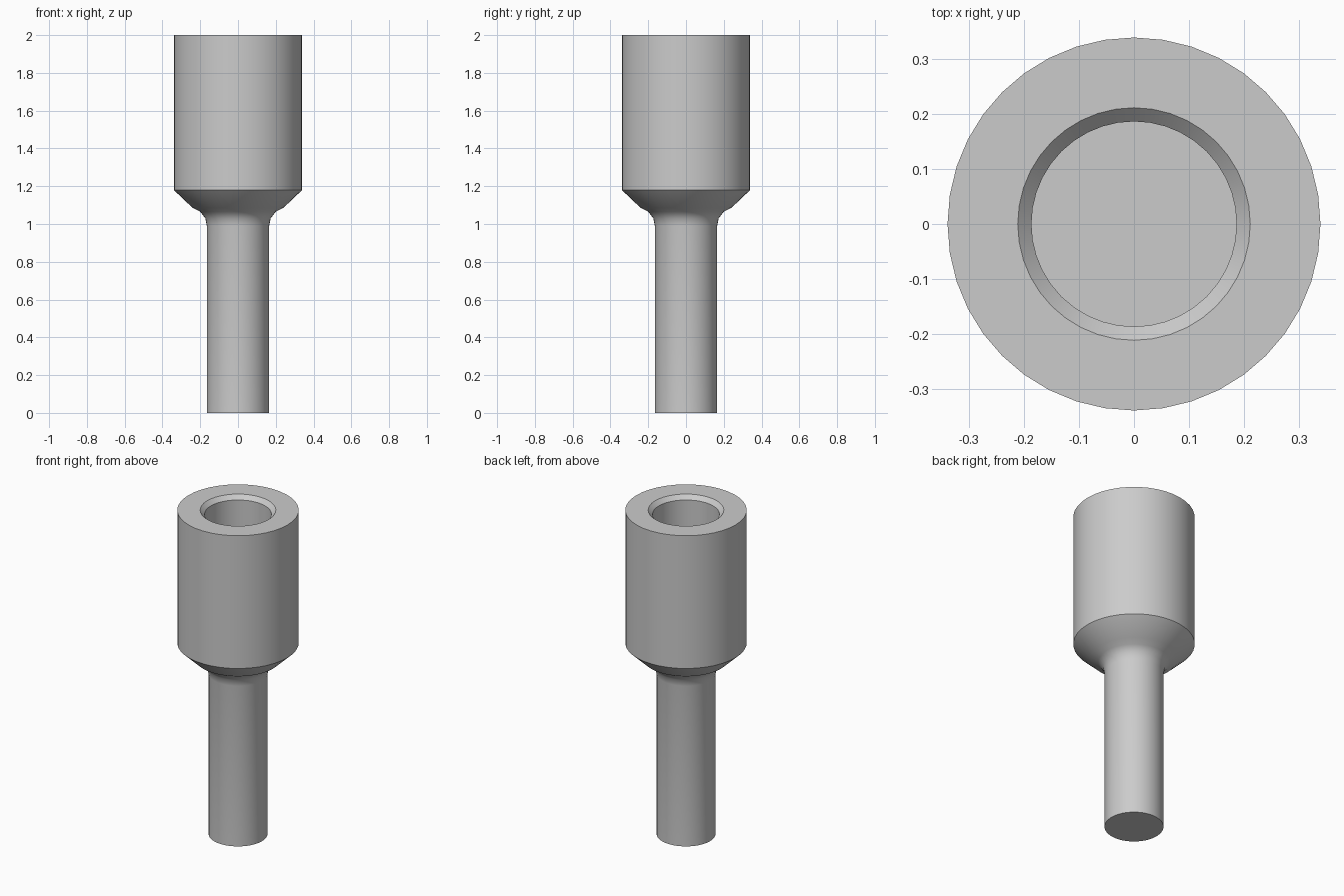
import bpy, bmesh, math
from mathutils import Vector

default = bpy.data.objects.get("Cube")
if default:
    bpy.data.objects.remove(default, do_unlink=True)

SIDES = 40

# Plain grey metal
grey = bpy.data.materials.new("grey metal")
grey.use_nodes = True
grey.diffuse_color = (0.6, 0.6, 0.6, 1)
grey.node_tree.nodes["Principled BSDF"].inputs["Base Color"].default_value = (0.6, 0.6, 0.6, 1)


def lathe(name, profile):
    """Revolve (radius, z) points about z and close both ends with flat caps."""
    bm = bmesh.new()
    rings = []
    for r, z in profile:
        angles = [2 * math.pi * i / SIDES for i in range(SIDES)]
        rings.append([bm.verts.new(Vector((r * math.cos(a), r * math.sin(a), z))) for a in angles])
    for low, high in zip(rings, rings[1:]):
        for i in range(SIDES):
            j = (i + 1) % SIDES
            bm.faces.new((low[i], low[j], high[j], high[i]))
    bm.faces.new(rings[0][::-1])
    bm.faces.new(rings[-1])
    bmesh.ops.recalc_face_normals(bm, faces=bm.faces)
    mesh = bpy.data.meshes.new(name)
    bm.to_mesh(mesh)
    bm.free()
    mesh.materials.append(grey)
    obj = bpy.data.objects.new(name, mesh)
    bpy.context.collection.objects.link(obj)
    return obj


stem = [(0.165, 0), (0.165, 0.99)]
fillet = [(0.173, 1.03), (0.2, 1.065), (0.24, 1.085)]
head = [(0.34, 1.18), (0.34, 2)]
bore = [(0.212, 2), (0.187, 1.975), (0.187, 1.22)]

pin = lathe("socketed_pin", stem + fillet + head + bore)

# Smooth round walls, crisp rims
bpy.ops.object.select_all(action="DESELECT")
pin.select_set(True)
bpy.context.view_layer.objects.active = pin
bpy.ops.object.shade_smooth_by_angle(angle=math.radians(32))
